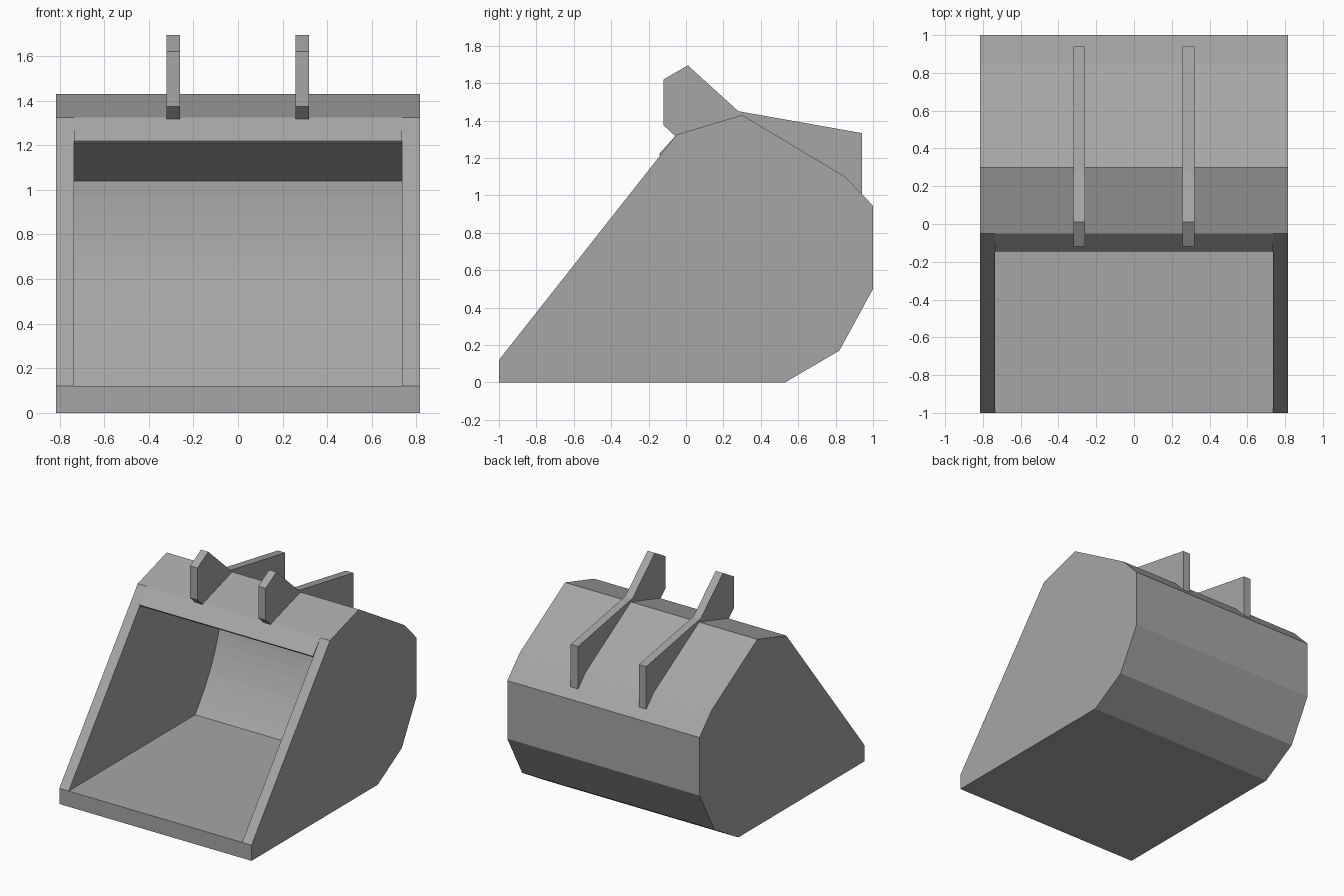
import bpy, bmesh
from mathutils import Vector

if "Cube" in bpy.data.objects:
    bpy.data.objects.remove(bpy.data.objects["Cube"], do_unlink=True)

steel = bpy.data.materials.new("steel grey")
steel.use_nodes = True
grey = (0.38, 0.38, 0.38, 1)
steel.diffuse_color = grey
steel.node_tree.nodes["Principled BSDF"].inputs["Base Color"].default_value = grey


def prism(name, profile, x0, x1):
    """Extrude a (y, z) profile from x0 to x1."""
    bm = bmesh.new()
    face = bm.faces.new([bm.verts.new((x0, y, z)) for y, z in profile])
    side = bmesh.ops.extrude_face_region(bm, geom=[face])["geom"]
    moved = [v for v in side if isinstance(v, bmesh.types.BMVert)]
    bmesh.ops.translate(bm, verts=moved, vec=(x1 - x0, 0, 0))
    bmesh.ops.recalc_face_normals(bm, faces=bm.faces)
    mesh = bpy.data.meshes.new(name)
    bm.to_mesh(mesh)
    bm.free()
    mesh.materials.append(steel)
    obj = bpy.data.objects.new(name, mesh)
    bpy.context.collection.objects.link(obj)
    return obj


def curve(a, b, c, steps):
    """Points along a quadratic curve."""
    a, b, c = Vector(a), Vector(b), Vector(c)
    ts = [i / steps for i in range(steps + 1)]
    return [tuple(a * (1 - t) ** 2 + b * 2 * t * (1 - t) + c * t * t) for t in ts]


half_width, inner = 0.815, 0.735

# Outline shared by the shell and the side plates
bottom_back = [(-1, 0), (0.53, 0), (0.82, 0.17), (1, 0.5), (1, 0.945),
               (0.85, 1.1), (0.3, 1.43), (-0.05, 1.325)]
side_outline = bottom_back + [(-1, 0.12)]

# Curved inner back wall, with the ceiling and the front lip
ceiling = [(-0.145, 1.22), (-0.13, 1.205), (0.28, 1.325)]
back_wall = curve((0.87, 1.04), (0.88, 0.55), (0.53, 0.12), 14)
prism("bucket_shell", bottom_back + ceiling + back_wall + [(-1, 0.12)], -inner, inner)

# Side plates
prism("left_side_plate", side_outline, inner, half_width)
prism("right_side_plate", side_outline, -half_width, -inner)

# Mounting brackets on top
bracket = [(-0.12, 1.62), (0.01, 1.695), (0.28, 1.45), (0.94, 1.333), (0.94, 1.0),
           (0.85, 1.07), (0.3, 1.4), (-0.05, 1.31), (-0.12, 1.375)]
prism("left_bracket", bracket, 0.257, 0.319)
prism("right_bracket", bracket, -0.321, -0.259)
